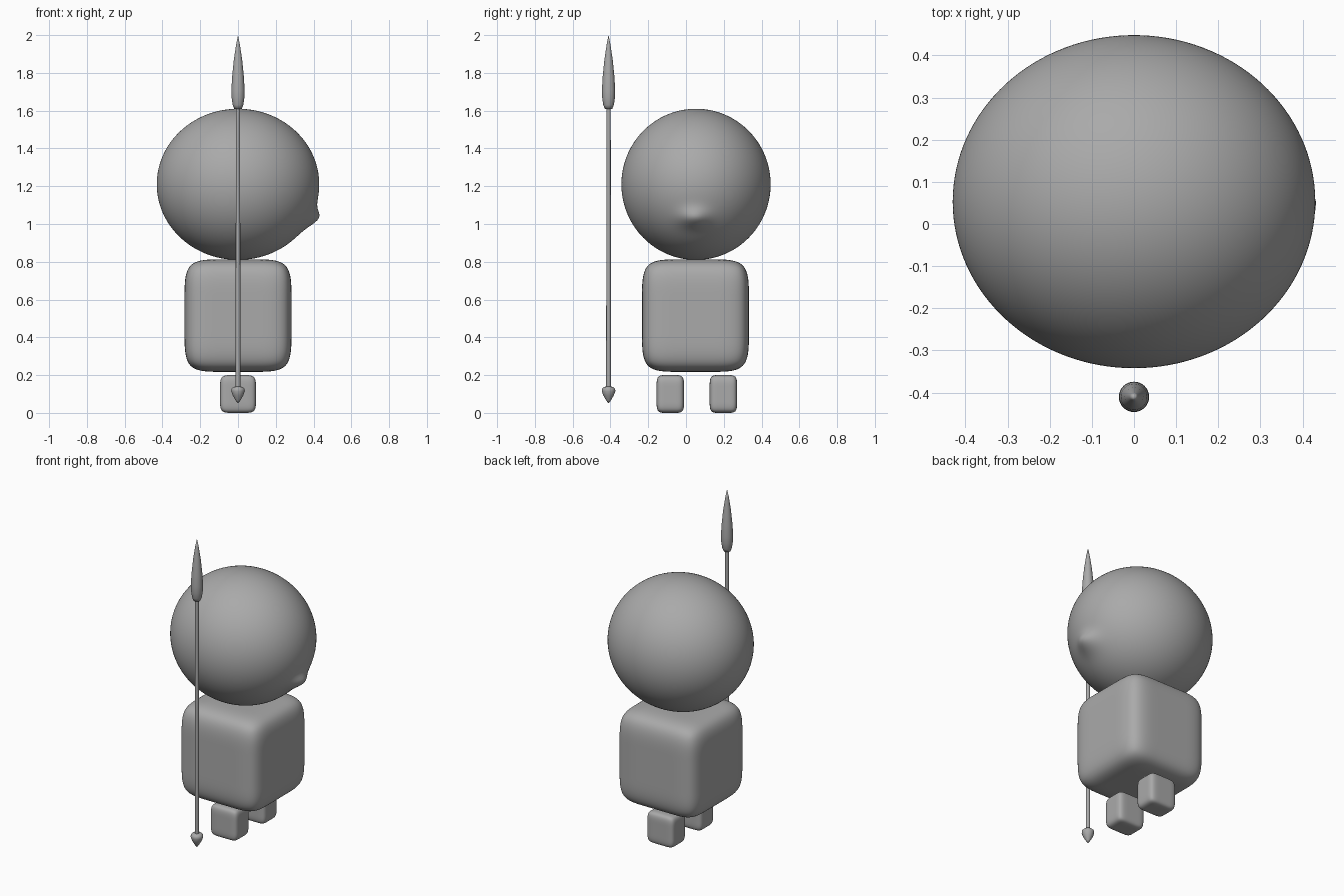
import bpy
import bmesh
import math

if "Cube" in bpy.data.objects:
    bpy.data.objects.remove(bpy.data.objects["Cube"], do_unlink=True)

grey = bpy.data.materials.new("plain_grey")
grey.use_nodes = True
grey.diffuse_color = (0.4, 0.4, 0.4, 1)
grey.node_tree.nodes["Principled BSDF"].inputs["Base Color"].default_value = (0.4, 0.4, 0.4, 1)


def add_object(name, bm):
    """Turn a bmesh into a smooth grey object."""
    bmesh.ops.recalc_face_normals(bm, faces=bm.faces)
    for face in bm.faces:
        face.smooth = True
    mesh = bpy.data.meshes.new(name)
    bm.to_mesh(mesh)
    bm.free()
    mesh.materials.append(grey)
    obj = bpy.data.objects.new(name, mesh)
    bpy.context.collection.objects.link(obj)
    return obj


def soft_block(name, size, centre):
    """A box cut into thirds and softened by subdivision."""
    bm = bmesh.new()
    bmesh.ops.create_cube(bm, size=1)
    bmesh.ops.subdivide_edges(bm, edges=bm.edges[:], cuts=2, use_grid_fill=True)
    bmesh.ops.scale(bm, vec=size, verts=bm.verts)
    bmesh.ops.translate(bm, vec=centre, verts=bm.verts)
    subsurf = add_object(name, bm).modifiers.new("soften", "SUBSURF")
    subsurf.levels = subsurf.render_levels = 4


def lathe(name, profile, centre, sides=32):
    """Spin a (radius, height) profile around a vertical axis."""
    bm = bmesh.new()
    verts = [bm.verts.new((r, 0, z)) for r, z in profile]
    edges = [bm.edges.new(pair) for pair in zip(verts, verts[1:])]
    bmesh.ops.spin(bm, geom=verts + edges, cent=(0, 0, 0), axis=(0, 0, 1),
                   angle=math.tau, steps=sides)
    bmesh.ops.remove_doubles(bm, verts=bm.verts, dist=0.0002)
    bmesh.ops.translate(bm, vec=centre, verts=bm.verts)
    return add_object(name, bm)


# Head: an ellipsoid with a small nose drawn out on its left side
bm = bmesh.new()
bmesh.ops.create_uvsphere(bm, u_segments=128, v_segments=96, radius=1)
bmesh.ops.scale(bm, vec=(0.43, 0.395, 0.4), verts=bm.verts)
bmesh.ops.translate(bm, vec=(0, 0.053, 1.21), verts=bm.verts)
for v in bm.verts:
    if v.co.x > 0:
        across = (v.co.y - 0.045) / 0.055
        up = (v.co.z - 1.03) / 0.035
        v.co.x += 0.044 * math.exp(-(across ** 2 + up ** 2) / 2)
add_object("head", bm)

# Body and feet
soft_block("body", (0.566, 0.566, 0.595), (0, 0.05, 0.515))
for name, y in (("front_foot", -0.083), ("back_foot", 0.198)):
    soft_block(name, (0.19, 0.146, 0.2), (0, y, 0.1))

# Spear standing in front
SPEAR = (0, -0.41, 0)
shaft = lathe("spear_shaft", [(0.0125, 0.13), (0.0115, 1.62)], SPEAR, 16)
lathe("spear_head", [(0, 1.608), (0.02, 1.61), (0.028, 1.63), (0.034, 1.67),
                     (0.035, 1.71), (0.031, 1.78), (0.022, 1.87),
                     (0.01, 1.95), (0, 2)], SPEAR)
lathe("spear_butt", [(0, 0.05), (0.012, 0.065), (0.028, 0.093), (0.036, 0.115),
                     (0.035, 0.128), (0.026, 0.137), (0, 0.142)], SPEAR)
